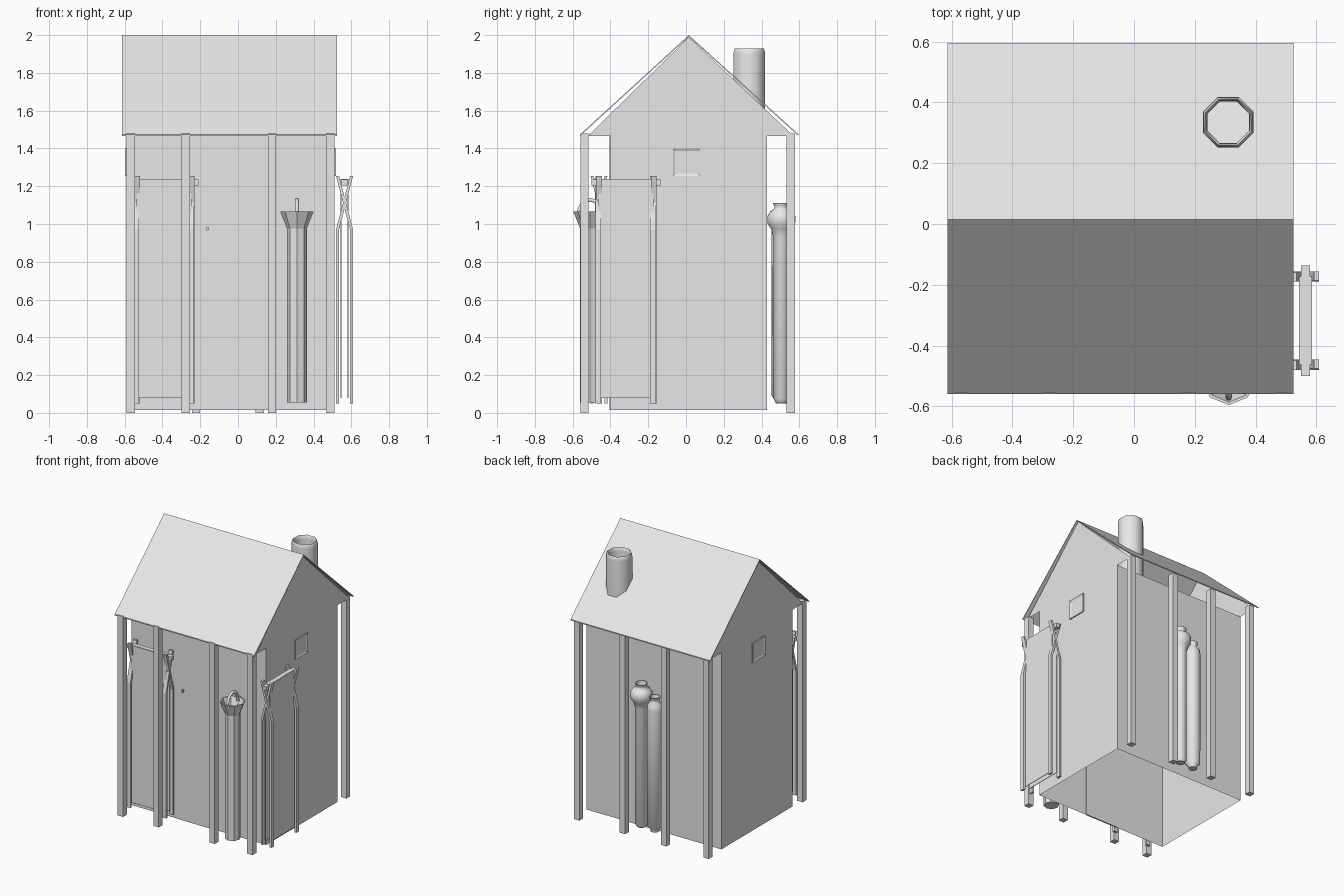
import bpy, bmesh, math
from mathutils import Vector, Matrix

cube = bpy.data.objects.get("Cube")
if cube:
    bpy.data.objects.remove(cube, do_unlink=True)

grey = bpy.data.materials.new("pale_grey")
grey.use_nodes = True
grey.diffuse_color = (0.8, 0.8, 0.8, 1)
grey.node_tree.nodes["Principled BSDF"].inputs["Base Color"].default_value = (0.8, 0.8, 0.8, 1)


def finish(name, bm, smooth=False):
    mesh = bpy.data.meshes.new(name)
    bm.to_mesh(mesh)
    bm.free()
    mesh.materials.append(grey)
    obj = bpy.data.objects.new(name, mesh)
    bpy.context.collection.objects.link(obj)
    if smooth:
        bpy.ops.object.select_all(action="DESELECT")
        obj.select_set(True)
        bpy.context.view_layer.objects.active = obj
        bpy.ops.object.shade_smooth_by_angle(angle=math.radians(50))
    return obj


def add_box(bm, lo, hi):
    lo, hi = Vector(lo), Vector(hi)
    m = Matrix.Translation((lo + hi) / 2) @ Matrix.Diagonal((hi - lo).to_4d())
    return bmesh.ops.create_cube(bm, size=1, matrix=m)["verts"]


def box(name, lo, hi):
    bm = bmesh.new()
    add_box(bm, lo, hi)
    return finish(name, bm)


def lathe(name, profile, centre, sides, smooth):
    """Spin (radius, height) points around a vertical axis."""
    bm = bmesh.new()
    rings = []
    for r, z in profile:
        ring = []
        for i in range(sides):
            a = math.tau * i / sides
            ring.append(bm.verts.new((centre[0] + r * math.cos(a), centre[1] + r * math.sin(a), z)))
        rings.append(ring)
    for a, b in zip(rings, rings[1:]):
        for i in range(sides):
            j = (i + 1) % sides
            bm.faces.new((a[i], a[j], b[j], b[i]))
    bm.faces.new(rings[0][::-1])
    bm.faces.new(rings[-1])
    return finish(name, bm, smooth)


LEFT, RIGHT, FRONT, BACK = 0.51, -0.59, -0.4, 0.43
EAVE, RIDGE, RIDGE_Y = 1.465, 1.995, 0.015

# Walls: a shell open at the top and bottom
bm = bmesh.new()
add_box(bm, (RIGHT, FRONT, 0.015), (LEFT, BACK, EAVE))
bmesh.ops.delete(bm, geom=[f for f in bm.faces if abs(f.normal.z) > 0.9], context="FACES")
finish("walls", bm)

# Door and its knob
box("door", (-0.185, FRONT - 0.005, 0.016), (0.093, FRONT + 0.005, EAVE))
box("door_knob", (-0.166, FRONT - 0.02, 0.965), (-0.157, FRONT, 0.985))

# Gable ends with a framed window in each wall below
for side, x, out in (("left", LEFT, 1), ("right", RIGHT, -1)):
    bm = bmesh.new()
    tri = [bm.verts.new((x, y, z)) for y, z in ((-0.52, EAVE), (0.57, EAVE), (RIDGE_Y, RIDGE - 0.005))]
    if out < 0:
        tri.reverse()
    bm.faces.new(tri)
    finish(side + "_gable", bm)

    bm = bmesh.new()
    add_box(bm, (x - 0.008, -0.07, 1.255), (x + 0.008, 0.075, 1.4))
    pane = [f for f in bm.faces if f.normal.x * out > 0.9]
    bmesh.ops.inset_region(bm, faces=pane, thickness=0.018)
    bmesh.ops.translate(bm, verts=pane[0].verts, vec=(-0.006 * out, 0, 0))
    finish(side + "_window", bm)

# Roof slopes, thin sheets meeting at the ridge
for name, y in (("front_roof", -0.56), ("back_roof", 0.595)):
    bm = bmesh.new()
    top = [(y, 1.475), (RIDGE_Y, 2.0)]
    ends = [[bm.verts.new((x, py, pz - d)) for (py, pz), d in
             ((top[0], 0), (top[1], 0), (top[1], 0.008), (top[0], 0.008))] for x in (-0.613, 0.525)]
    bm.faces.new(ends[0])
    bm.faces.new(ends[1][::-1])
    for i in range(4):
        j = (i + 1) % 4
        bm.faces.new((ends[0][i], ends[1][i], ends[1][j], ends[0][j]))
    bmesh.ops.recalc_face_normals(bm, faces=bm.faces)
    finish(name, bm)

# Posts holding the eaves
rows = {"front": (-0.5375, (-0.567, -0.277, 0.18, 0.488)),
        "back": (0.555, (-0.567, -0.222, 0.115, 0.488))}
for row, (y, xs) in rows.items():
    for i, x in enumerate(xs):
        box(f"{row}_post_{i + 1}", (x - 0.022, y - 0.022, 0), (x + 0.022, y + 0.022, 1.478))

# Chimney, a hollow pipe with a rounded rim
lathe("chimney", [(0.09, 1.47), (0.09, 1.9), (0.088, 1.92), (0.082, 1.93), (0.076, 1.92),
                  (0.074, 1.9), (0.074, 1.48)], (0.31, 0.335), 8, True).data.transform(
    Matrix.Translation((0.31, 0.335, 0)) @ Matrix.Rotation(math.pi / 8, 4, "Z")
    @ Matrix.Translation((-0.31, -0.335, 0)))

# Tall bottles behind the house
lathe("tall_bottle", [(0.03, 0.055), (0.042, 0.075), (0.042, 0.93), (0.055, 0.975), (0.073, 1.0),
                      (0.075, 1.04), (0.06, 1.065), (0.038, 1.08), (0.036, 1.09), (0.044, 1.11),
                      (0.036, 1.11), (0.03, 1.07)], (0.01, 0.505), 16, True)
lathe("short_bottle", [(0.03, 0.05), (0.03, 0.065), (0.052, 0.09), (0.053, 0.95), (0.048, 0.985),
                       (0.03, 1.005), (0.03, 1.02), (0.038, 1.04), (0.03, 1.04), (0.024, 1.01)],
      (-0.1, 0.505), 16, True)

# Flared quiver at the front with an arched handle
quiver = (0.312, -0.508)
lathe("quiver", [(0.052, 0.055), (0.052, 0.975), (0.088, 1.065), (0.078, 1.065), (0.045, 0.985)],
      quiver, 8, False)
curve = bpy.data.curves.new("quiver_handle", "CURVE")
curve.dimensions = "3D"
curve.bevel_depth = 0.011
curve.bevel_resolution = 1
curve.use_fill_caps = True
arch = curve.splines.new("POLY")
arch.points.add(8)
for i, p in enumerate(arch.points):
    a = math.pi * i / 8
    p.co = (quiver[0], quiver[1] + 0.062 * math.cos(a), 1.045 + 0.083 * math.sin(a), 1)
curve.materials.append(grey)
bpy.context.collection.objects.link(bpy.data.objects.new("quiver_handle", curve))


# Drying racks: crossed poles, a bar and a hide hung over it
def rack(name, place):
    bm = bmesh.new()
    for u in (-0.145, 0.145):
        for s in (-1, 1):
            path = [(s * 0.037, 0.05), (s * 0.037, 0.97), (-s * 0.037, 1.255)]
            rings = []
            for v, z in path:
                rings.append([bm.verts.new((u + s * 0.002 + du, v + dv, z)) for du, dv in
                              ((-0.015, -0.008), (0.015, -0.008), (0.015, 0.008), (-0.015, 0.008))])
            bm.faces.new(rings[0][::-1])
            bm.faces.new(rings[-1])
            for a, b in zip(rings, rings[1:]):
                for i in range(4):
                    j = (i + 1) % 4
                    bm.faces.new((a[i], a[j], b[j], b[i]))
    add_box(bm, (-0.182, -0.015, 1.205), (0.182, 0.015, 1.235))
    bm.transform(place)
    finish(name + "_frame", bm)

    bm = bmesh.new()
    for s in (-1, 1):
        add_box(bm, (-0.145, s * 0.019 - 0.002, 0.08), (0.145, s * 0.019 + 0.002, 1.237))
    add_box(bm, (-0.145, -0.017, 1.236), (0.145, 0.017, 1.239))
    bm.transform(place)
    finish(name + "_hide", bm)


rack("front_rack", Matrix.Translation((-0.392, -0.46, 0)))
rack("left_rack", Matrix.Translation((0.564, -0.318, 0)) @ Matrix.Rotation(math.pi / 2, 4, "Z"))
